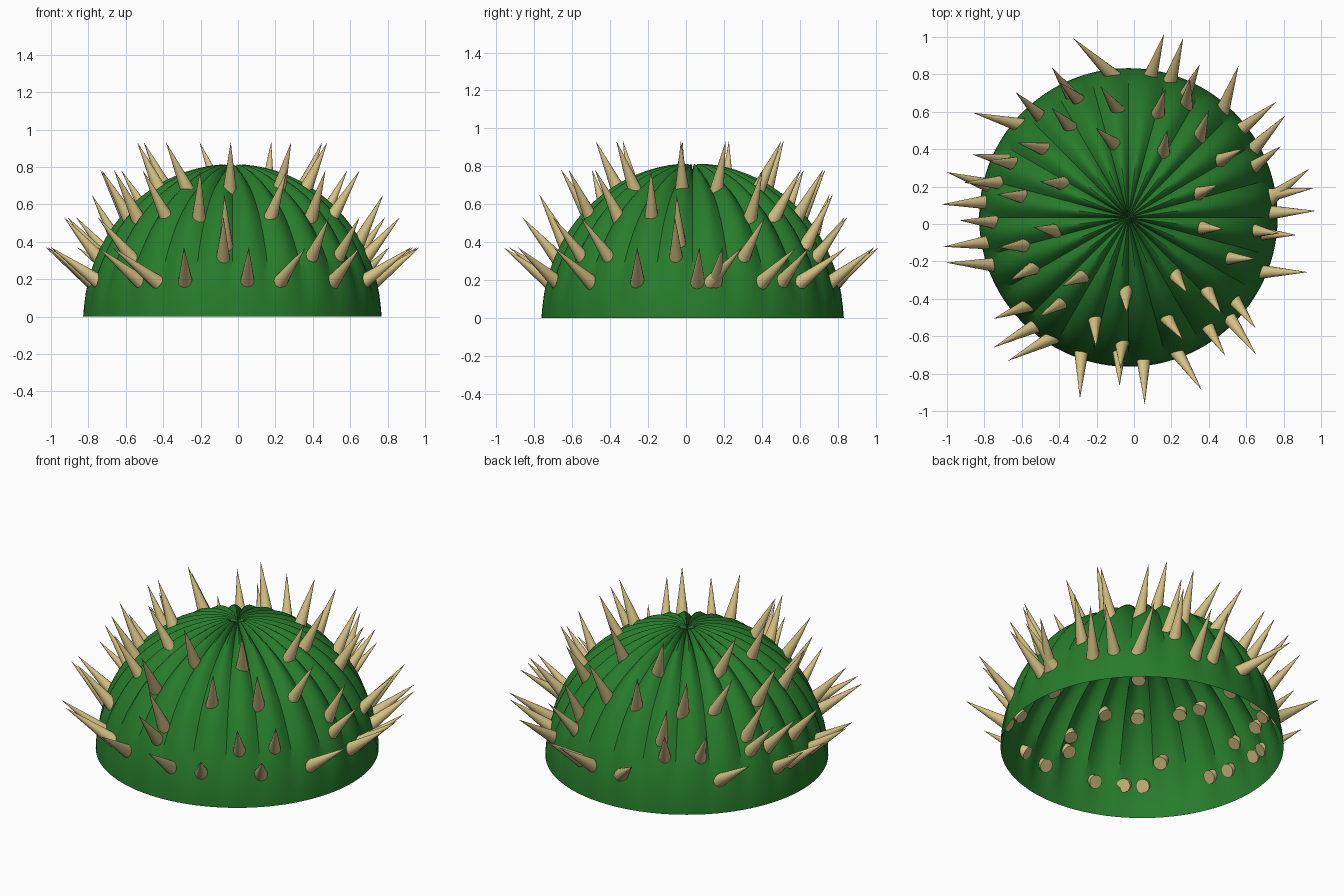
import bpy, bmesh, math
from mathutils import Vector

if "Cube" in bpy.data.objects:
    bpy.data.objects.remove(bpy.data.objects["Cube"])

CX, CY, R, RIBS = -0.03, 0.035, 0.798, 24


def material(name, rgb):
    m = bpy.data.materials.new(name)
    m.diffuse_color = (*rgb, 1)
    m.use_nodes = True
    m.node_tree.nodes["Principled BSDF"].inputs["Base Color"].default_value = m.diffuse_color
    return m


def finish(bm, name, mat, angle):
    bmesh.ops.recalc_face_normals(bm, faces=bm.faces)
    me = bpy.data.meshes.new(name)
    bm.to_mesh(me)
    bm.free()
    me.materials.append(mat)
    ob = bpy.data.objects.new(name, me)
    bpy.context.collection.objects.link(ob)
    bpy.ops.object.select_all(action='DESELECT')
    ob.select_set(True)
    bpy.context.view_layer.objects.active = ob
    bpy.ops.object.shade_smooth_by_angle(angle=math.radians(angle))
    return ob


green = material("cactus_green", (0.02, 0.2, 0.025))
straw = material("spine_straw", (0.67, 0.53, 0.23))

# Ribbed dome: open half sphere, grooves fade out towards the rim
bm = bmesh.new()
SEG, ROWS = RIBS * 6, 20
rings = []
for j in range(ROWS):
    el = math.pi / 2 * j / ROWS
    depth = 0.032 * min(1, math.sin(el) / 0.5)
    ring = []
    for i in range(SEG):
        a = 2 * math.pi * i / SEG
        r = R - depth * (1 - abs(math.sin(RIBS * a / 2)))
        ring.append(bm.verts.new((CX + r * math.cos(el) * math.cos(a),
                                  CY + r * math.cos(el) * math.sin(a),
                                  1.022 * r * math.sin(el))))
    rings.append(ring)
pole = bm.verts.new((CX, CY, R - 0.015))
for j in range(ROWS - 1):
    for i in range(SEG):
        k = (i + 1) % SEG
        bm.faces.new((rings[j][i], rings[j][k], rings[j + 1][k], rings[j + 1][i]))
for i in range(SEG):
    bm.faces.new((rings[-1][i], rings[-1][(i + 1) % SEG], pole))
finish(bm, "cactus_body", green, 35)

# Spine rings: (base radius, base z, tip radius, tip z), then (base, tip) azimuths
spine_rings = [
    ((0.40, 0.69, 0.51, 0.93),
     [(153, 158), (190, 186), (232, 226), (268, 269), (309, 308), (352, 353),
      (19, 20), (62, 66), (101, 110)]),
    ((0.58, 0.54, 0.715, 0.78),
     [(141, 146), (169, 170), (195, 193), (208, 208), (232, 228), (252, 256),
      (291, 294), (317, 314), (338, 342), (32, 31), (49, 53), (74, 74),
      (96, 102), (123, 125)]),
    ((0.68, 0.40, 0.81, 0.65),
     [(267, 267), (354, 354), (113, 117), (155, 158), (63, 66)]),
    ((0.72, 0.32, 0.90, 0.53),
     [(182, 181), (155, 158), (115, 117), (65, 65), (22, 25), (353, 354),
      (306, 305), (266, 267), (221, 217), (131, 132), (165, 168), (322, 319)]),
    ((0.775, 0.20, 1.0, 0.37),
     [(97, 107), (81, 79), (73, 73), (49, 54), (38, 38), (29, 33), (8, 15),
      (9, 9), (2, 2), (338, 343), (315, 313), (290, 293), (276, 275),
      (251, 255), (237, 230), (229, 224), (199, 194), (190, 189),
      (174, 176), (167, 166), (140, 146)]),
]


def polar(r, deg, z):
    a = math.radians(deg)
    return Vector((CX + r * math.cos(a), CY + r * math.sin(a), z))


# Spines: slim cones whose capped bases poke through the shell
bm = bmesh.new()
for (r0, z0, r1, z1), angles in spine_rings:
    for a0, a1 in angles:
        base, tip = polar(r0, a0, z0), polar(r1, a1, z1)
        axis = (tip - base).normalized()
        base -= axis * 0.035
        new = bmesh.ops.create_cone(bm, cap_ends=True, segments=14, radius1=0.04,
                                    radius2=0.0005, depth=(tip - base).length)["verts"]
        rot = axis.to_track_quat('Z', 'Y')
        for v in new:
            v.co = rot @ v.co + (base + tip) / 2
finish(bm, "spines", straw, 40)
